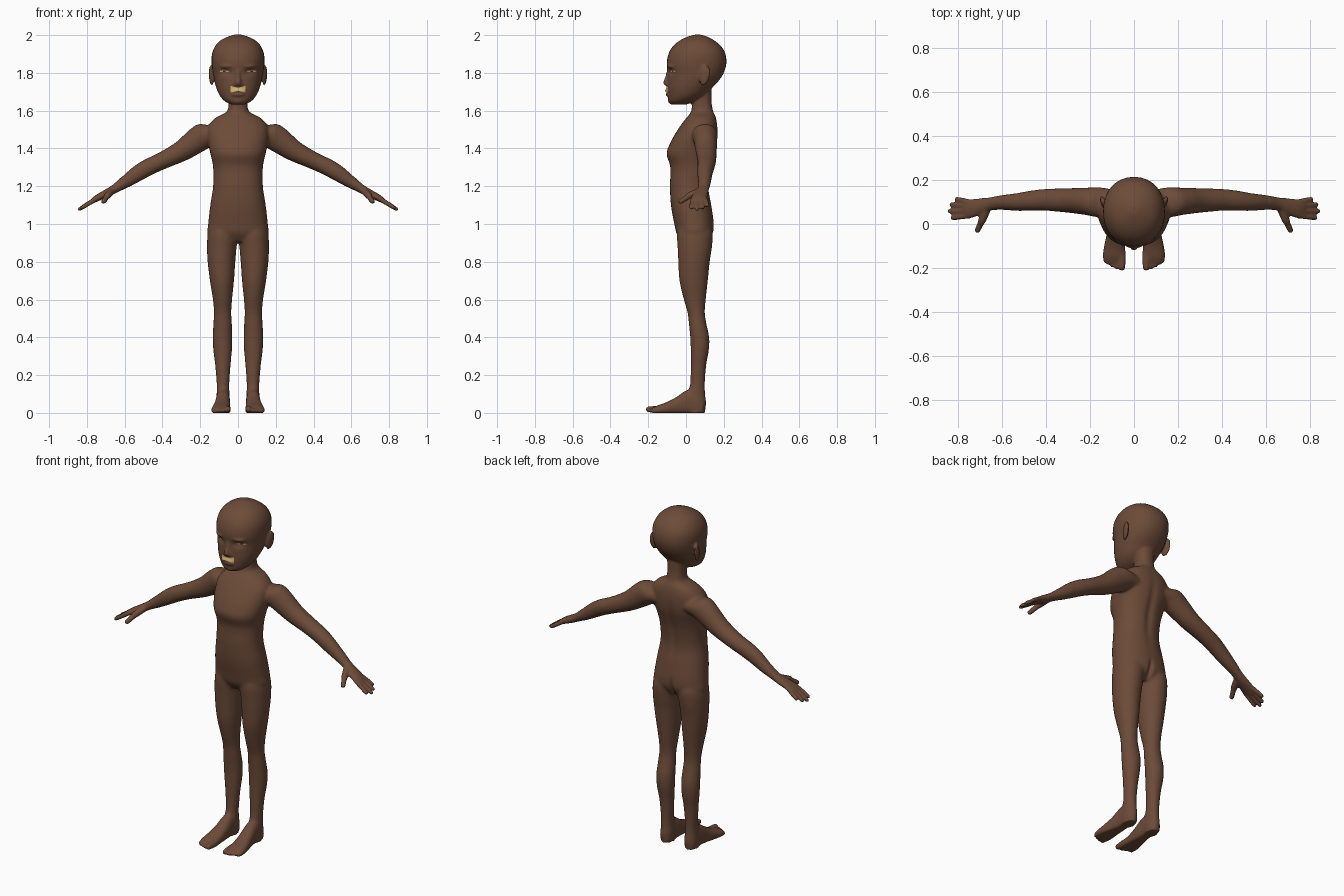
import bpy, bmesh, math
from mathutils import Vector, Matrix
from mathutils.bvhtree import BVHTree


def material(name, rgb):
    m = bpy.data.materials.new(name)
    m.diffuse_color = (*rgb, 1)
    return m


skin = material("brown_skin", (0.15, 0.07, 0.04))
gold = material("pale_gold", (0.62, 0.43, 0.17))
dark = material("dark_iris", (0.05, 0.025, 0.015))
bm = bmesh.new()


def spline(rows, steps=6):
    """Catmull-Rom interpolation of rows of numbers."""
    rows = [Vector(r) for r in rows]
    out = []
    for i in range(len(rows) - 1):
        p0, p1 = rows[max(i - 1, 0)], rows[i]
        p2, p3 = rows[i + 1], rows[min(i + 2, len(rows) - 1)]
        for k in range(steps):
            t = k / steps
            out.append(0.5 * (2 * p1 + (p2 - p0) * t + (2 * p0 - 5 * p1 + 4 * p2 - p3) * t * t
                              + (3 * p1 - p0 - 3 * p2 + p3) * t ** 3))
    return out + [rows[-1]]


def tube(rows, u, v, side=1, power=2.0, n=32):
    """Closed loft through rows (x, y, z, radius along u, radius along v)."""
    rings = []
    for r in spline(rows):
        ring = []
        for k in range(n):
            a = 2 * math.pi * k / n
            c, s = math.cos(a), math.sin(a)
            c = math.copysign(abs(c) ** (2 / power), c)
            s = math.copysign(abs(s) ** (2 / power), s)
            p = Vector(r[:3]) + u * (c * r[3]) + v * (s * r[4])
            ring.append(bm.verts.new((p.x * side, p.y, max(p.z, 0))))
        rings.append(ring)
    for a, b in zip(rings, rings[1:]):
        for k in range(n):
            bm.faces.new((a[k], a[(k + 1) % n], b[(k + 1) % n], b[k]))
    bm.faces.new(rings[0])
    bm.faces.new(rings[-1])


X, Y, Z = Vector((1, 0, 0)), Vector((0, 1, 0)), Vector((0, 0, 1))


def column(rows, side=1, power=2.0):
    """Upright loft through rows (z, front y, back y, inner x, outer x)."""
    tube([((xi + xo) / 2, (f + b) / 2, z, (xo - xi) / 2, (b - f) / 2)
          for z, f, b, xi, xo in rows], X, Y, side, power)


def digit(a, b, r, side):
    """Round-tipped finger or toe."""
    a, b = Vector(a), Vector(b)
    d = (b - a).normalized()
    u = d.orthogonal().normalized()
    rows = [(*a.lerp(b, t), r * k, r * k) for t, k in ((0, 1), (0.5, 1), (0.85, 0.9), (0.96, 0.65), (1, 0.3))]
    tube(rows, u, d.cross(u), side, n=12)


def blob(pos, size, tilt=0.0, turn=0.0):
    m = (Matrix.Translation(pos) @ Matrix.Rotation(turn, 4, 'Z') @ Matrix.Rotation(tilt, 4, 'X')
         @ Matrix.Diagonal((*size, 1)))
    bmesh.ops.create_uvsphere(bm, u_segments=24, v_segments=16, radius=1, matrix=m)


# Torso and neck
torso = [(0.905, -0.02, 0.11, 0.09), (0.95, -0.05, 0.142, 0.158), (1.0, -0.062, 0.148, 0.158),
         (1.1, -0.08, 0.135, 0.147), (1.2, -0.085, 0.12, 0.132), (1.3, -0.083, 0.13, 0.132),
         (1.37, -0.103, 0.148, 0.146), (1.42, -0.088, 0.162, 0.157), (1.47, -0.062, 0.168, 0.162),
         (1.52, -0.03, 0.167, 0.157), (1.56, 0.0, 0.16, 0.122), (1.58, 0.018, 0.152, 0.085),
         (1.6, 0.028, 0.143, 0.056), (1.65, 0.032, 0.135, 0.05), (1.72, 0.03, 0.135, 0.055)]
column([(z, f, b, -w, w) for z, f, b, w in torso], power=2.25)

# Head
head = [(1.632, -0.08, 0.0, 0.035), (1.65, -0.093, 0.05, 0.07), (1.68, -0.096, 0.10, 0.097),
        (1.72, -0.098, 0.138, 0.115), (1.76, -0.097, 0.175, 0.126), (1.8, -0.096, 0.2, 0.133),
        (1.85, -0.102, 0.214, 0.14), (1.9, -0.093, 0.209, 0.138), (1.94, -0.07, 0.187, 0.122),
        (1.97, -0.035, 0.152, 0.095), (1.99, 0.005, 0.118, 0.058), (2.002, 0.045, 0.08, 0.02)]
column([(z, f, b, -w, w) for z, f, b, w in head], power=2.15)

# Nose, lips and chin
tube([(0, -0.088, 1.82, 0.012, 0.012), (0, -0.098, 1.78, 0.012, 0.012),
      (0, -0.104, 1.75, 0.017, 0.016), (0, -0.1, 1.732, 0.014, 0.012)], X, Y)
for z, w in ((1.704, 0.042), (1.685, 0.036)):
    blob((0, -0.092, z), (w, 0.015, 0.01))
blob((0, -0.076, 1.654), (0.034, 0.02, 0.02))

arm = [(0.06, 0.1, 1.47, 0.05, 0.045), (0.12, 0.1, 1.475, 0.062, 0.058), (0.17, 0.1, 1.472, 0.068, 0.069),
       (0.22, 0.103, 1.442, 0.062, 0.068), (0.30, 0.107, 1.385, 0.056, 0.056),
       (0.40, 0.11, 1.335, 0.05, 0.047), (0.47, 0.106, 1.303, 0.046, 0.046),
       (0.53, 0.10, 1.268, 0.041, 0.043), (0.60, 0.098, 1.22, 0.034, 0.033),
       (0.65, 0.092, 1.188, 0.03, 0.024), (0.69, 0.082, 1.165, 0.036, 0.022),
       (0.74, 0.07, 1.14, 0.043, 0.018), (0.772, 0.068, 1.121, 0.04, 0.013)]
leg = [(1.0, -0.035, 0.125, 0.02, 0.14), (0.95, -0.048, 0.142, 0.0, 0.16), (0.88, -0.045, 0.138, 0.007, 0.164),
       (0.8, -0.041, 0.126, 0.014, 0.161), (0.7, -0.035, 0.116, 0.021, 0.149), (0.6, -0.012, 0.105, 0.031, 0.133),
       (0.53, 0.008, 0.1, 0.035, 0.128), (0.47, 0.015, 0.109, 0.032, 0.131), (0.4, 0.022, 0.123, 0.03, 0.134),
       (0.33, 0.025, 0.121, 0.032, 0.131), (0.25, 0.025, 0.107, 0.039, 0.121), (0.15, 0.021, 0.1, 0.046, 0.113),
       (0.1, 0.005, 0.101, 0.045, 0.113), (0.05, 0.0, 0.106, 0.042, 0.116), (0.0, 0.0, 0.1, 0.045, 0.112)]
foot = [(0.09, 0.08, 0.03, 0.07), (0.04, 0.08, 0.036, 0.12), (0.0, 0.08, 0.038, 0.118),
        (-0.05, 0.083, 0.042, 0.085), (-0.1, 0.088, 0.048, 0.058), (-0.15, 0.09, 0.051, 0.04),
        (-0.178, 0.09, 0.044, 0.026)]
fingers = [(0.1, 0.815, 0.115, 1.094), (0.082, 0.838, 0.089, 1.08),
           (0.06, 0.848, 0.058, 1.073), (0.038, 0.835, 0.027, 1.08)]
toes = [(0.055, -0.212, 0.017), (0.078, -0.207, 0.012), (0.097, -0.198, 0.0115),
        (0.115, -0.187, 0.011), (0.131, -0.172, 0.011)]

for s in (1, -1):
    # Arms, fingers and thumbs
    tube(arm, Y, Vector((0.57, 0, 0.82)), s)
    for y, tx, ty, tz in fingers:
        digit((0.745, y, 1.137), (tx, ty, tz), 0.0125, s)
    digit((0.67, 0.068, 1.172), (0.698, 0.0, 1.143), 0.019, s)
    digit((0.69, 0.02, 1.15), (0.716, -0.038, 1.113), 0.0145, s)
    # Legs, feet and toes
    column(leg, s)
    tube([(x, y, top / 2 - 0.006, w, top / 2 + 0.006) for y, x, w, top in foot], X, Z, s, 2.3)
    for x, y, r in toes:
        digit((x, -0.13, r + 0.006), (x, y, r), r, s)
    # Ears, nostrils and brows
    blob((s * 0.141, 0.098, 1.787), (0.011, 0.029, 0.055), tilt=-0.2, turn=-s * 0.3)
    blob((s * 0.016, -0.094, 1.739), (0.012, 0.013, 0.01))
    blob((s * 0.06, -0.078, 1.835), (0.036, 0.018, 0.01), turn=s * 0.4)

# Fuse everything into one smooth skin
bmesh.ops.recalc_face_normals(bm, faces=bm.faces[:])
mesh = bpy.data.meshes.new("body")
bm.to_mesh(mesh)
bm.free()
body = bpy.data.objects.new("body", mesh)
bpy.context.collection.objects.link(body)
bpy.context.view_layer.objects.active = body
body.select_set(True)
mod = body.modifiers.new("fuse", 'REMESH')
mod.mode = 'VOXEL'
mod.voxel_size = 0.0065
bpy.ops.object.modifier_apply(modifier=mod.name)

# Extra blending away from face, hands and feet
group = body.vertex_groups.new(name="blend")
group.add([v.index for v in body.data.vertices if abs(v.co.x) < 0.62 and 0.13 < v.co.z < 1.61], 1.0, 'REPLACE')
for name, count in (("blend", 14), ("", 3)):
    mod = body.modifiers.new("soften", 'SMOOTH')
    mod.factor = 0.5
    mod.iterations = count
    mod.vertex_group = name
    bpy.ops.object.modifier_apply(modifier=mod.name)


def bump(a, b):
    return math.exp(-a * a - b * b)


# Eye sockets, spine groove and seat cleft
for v in body.data.vertices:
    x, y, z = v.co
    if z > 1.6 and y < 0.02:
        v.co.y += 0.011 * bump((abs(x) - 0.06) / 0.028, (z - 1.805) / 0.017)
    elif y > 0.08 and abs(x) < 0.1:
        v.co.y -= 0.009 * bump(x / 0.022, (z - 1.32) / 0.16) + 0.018 * bump(x / 0.012, (z - 0.95) / 0.05)
body.data.materials.clear()
body.data.materials.append(skin)
for p in body.data.polygons:
    p.use_smooth = True
    p.material_index = 0
bpy.context.view_layer.update()
tree = BVHTree.FromObject(body, bpy.context.evaluated_depsgraph_get())


def patch(name, mat, x0, x1, low, high, lift, nx=20, nz=5):
    """Thin plate laid on the face between two edge curves."""
    pm = bmesh.new()
    grid = []
    for i in range(nx + 1):
        x = x0 + (x1 - x0) * i / nx
        col = []
        for k in range(nz + 1):
            z = low(x) + (high(x) - low(x)) * k / nz
            hit = tree.ray_cast(Vector((x, -1, z)), Y)[0]
            col.append(pm.verts.new((x, (hit.y if hit else -0.09) - lift, z)))
        grid.append(col)
    for a, b in zip(grid, grid[1:]):
        for k in range(nz):
            pm.faces.new((a[k], b[k], b[k + 1], a[k + 1]))
    me = bpy.data.meshes.new(name)
    pm.to_mesh(me)
    pm.free()
    me.materials.append(mat)
    for p in me.polygons:
        p.use_smooth = True
    bpy.context.collection.objects.link(bpy.data.objects.new(name, me))


# Gold mouth strip, eye slits and irises
patch("mouth_strip", gold, -0.041, 0.041, lambda x: 1.706 - 0.28 * abs(x), lambda x: 1.721 + 0.25 * abs(x), 0.005)
for s, side in ((1, "left"), (-1, "right")):
    def arch(x, c=s * 0.073, h=0.006, w=0.025):
        return h * math.sqrt(max(0, 1 - ((x - c) / w) ** 2)) + 0.0003

    patch("eye_" + side, gold, s * 0.073 - 0.025, s * 0.073 + 0.025,
          lambda x: 1.808 - 0.6 * arch(x), lambda x: 1.808 + arch(x), 0.002)
    patch("iris_" + side, dark, s * 0.073 - 0.007, s * 0.073 + 0.007,
          lambda x: 1.8055, lambda x: 1.8125, 0.003, 4, 2)
